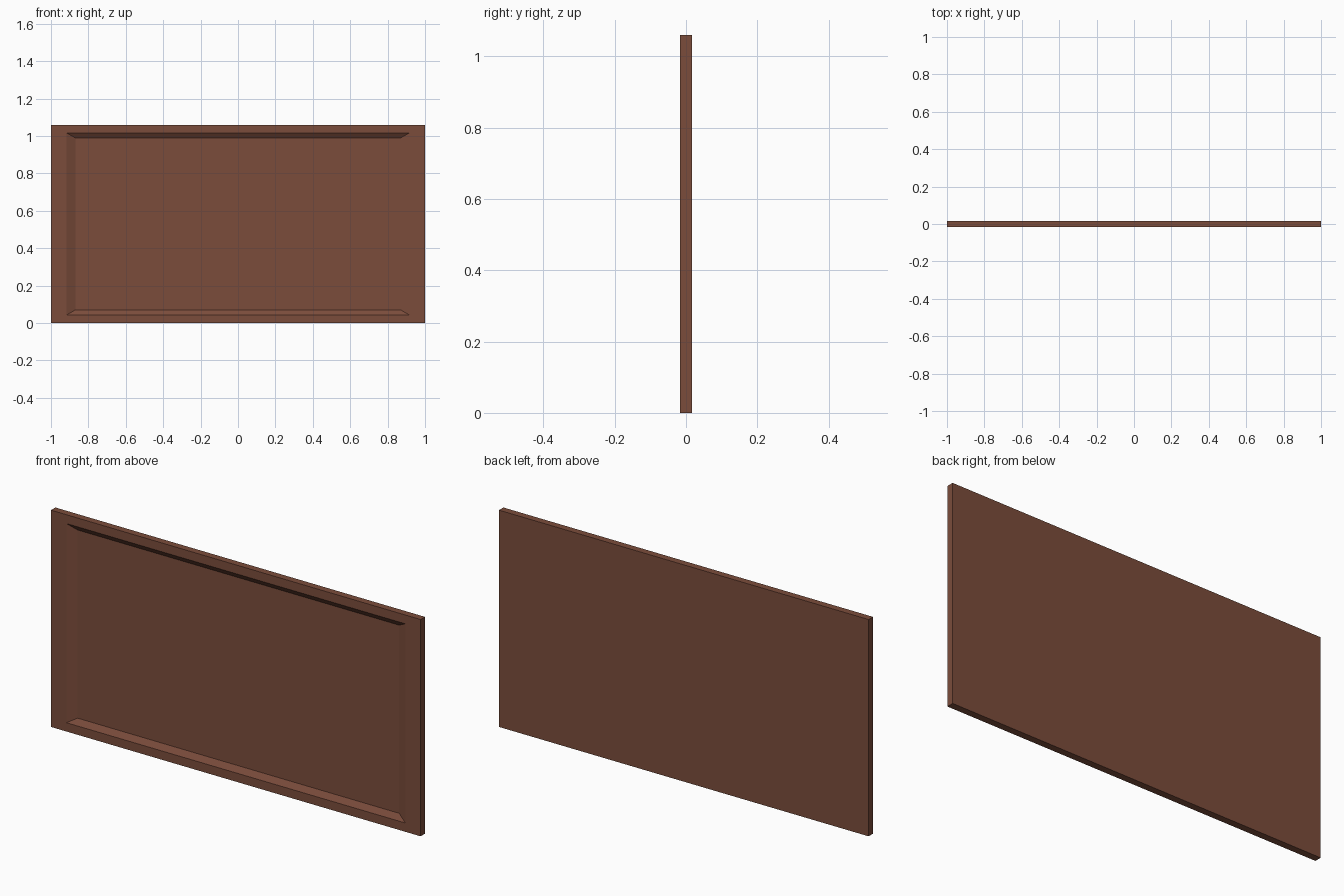
import bpy, bmesh

if "Cube" in bpy.data.objects:
    bpy.data.objects.remove(bpy.data.objects["Cube"])

WIDTH, HEIGHT, THICK = 2.0, 1.06, 0.034
DEPTH = 0.02  # recess depth

wood = bpy.data.materials.new("brown_wood")
wood.diffuse_color = (0.198, 0.073, 0.044, 1)
wood.use_nodes = True
wood.node_tree.nodes["Principled BSDF"].inputs["Base Color"].default_value = wood.diffuse_color


def inset_to(bm, face, half_x, half_z, y):
    """Inset a front face and fit its new inner rim to a given rectangle."""
    bmesh.ops.inset_region(bm, faces=[face], thickness=0.01)
    c = face.calc_center_median()
    for v in face.verts:
        v.co.x = half_x if v.co.x > c.x else -half_x
        v.co.z = HEIGHT / 2 + (half_z if v.co.z > c.z else -half_z)
        v.co.y = y


# Slab
bm = bmesh.new()
bmesh.ops.create_cube(bm, size=1)
for v in bm.verts:
    v.co.x *= WIDTH
    v.co.y *= THICK
    v.co.z = (v.co.z + 0.5) * HEIGHT
bm.normal_update()

# Flat frame, then sloped moulding down to the recessed field
front = min(bm.faces, key=lambda f: f.calc_center_median().y)
inset_to(bm, front, 0.917, 0.487, -THICK / 2)
inset_to(bm, front, 0.87, 0.46, -THICK / 2 + DEPTH)
bmesh.ops.recalc_face_normals(bm, faces=bm.faces)

mesh = bpy.data.meshes.new("recessed_panel")
bm.to_mesh(mesh)
bm.free()
mesh.materials.append(wood)
panel = bpy.data.objects.new("recessed_panel", mesh)
bpy.context.collection.objects.link(panel)
